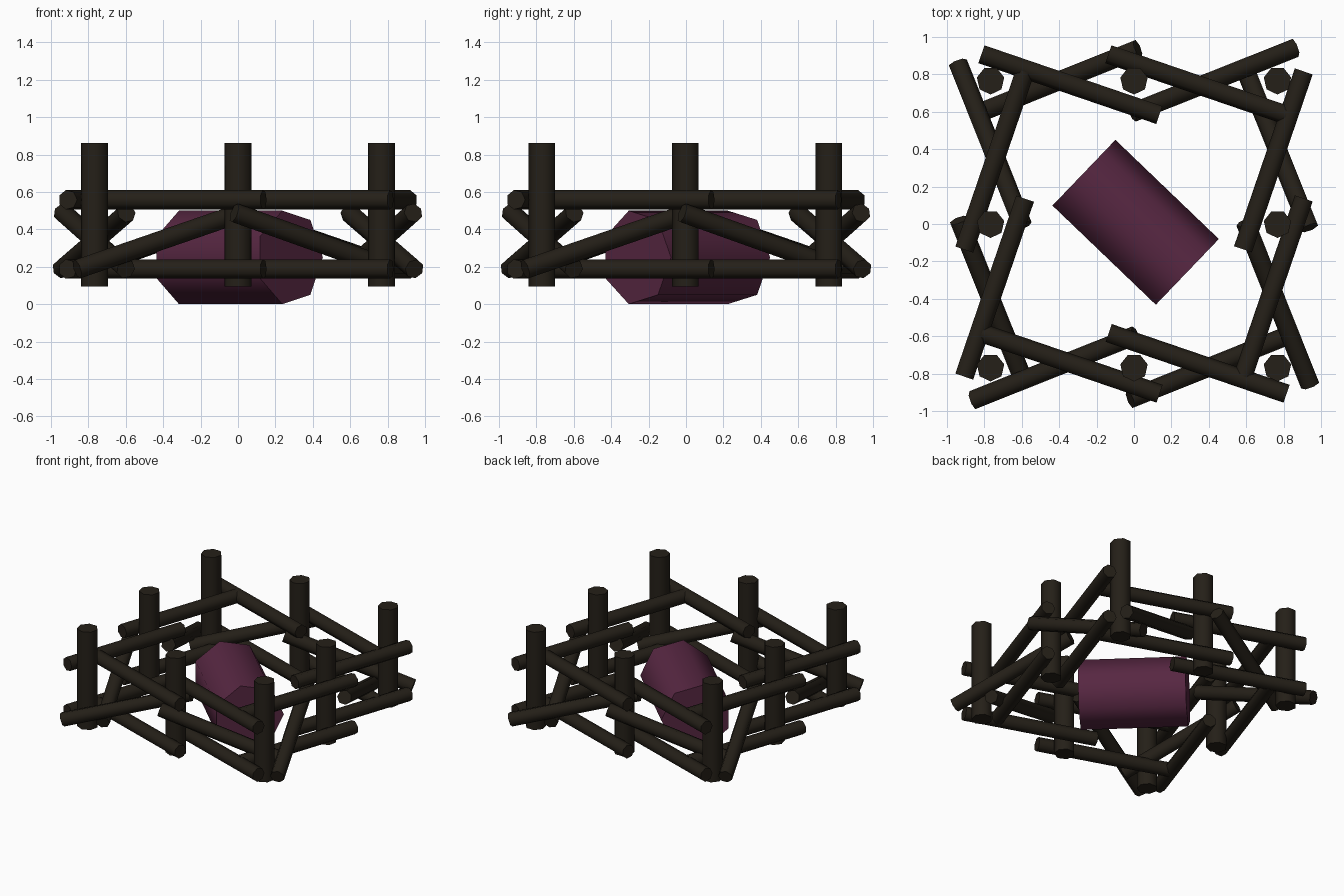
import bpy, bmesh, math
from mathutils import Vector, Matrix

if "Cube" in bpy.data.objects:
    bpy.data.objects.remove(bpy.data.objects["Cube"])


def material(name, rgb):
    m = bpy.data.materials.new(name)
    m.diffuse_color = (*rgb, 1)
    m.use_nodes = True
    m.node_tree.nodes["Principled BSDF"].inputs["Base Color"].default_value = m.diffuse_color
    return m


WOOD = material("dark_wood", (0.018, 0.014, 0.009))
PURPLE = material("purple", (0.095, 0.02, 0.054))


def rod(name, p, q, r, mat):
    """Seven-sided rod from p to q, one corner pointing level sideways."""
    p, q = Vector(p), Vector(q)
    d = (q - p).normalized()
    u = Vector((0, 0, 1)).cross(d)
    u = u.normalized() if u.length > 1e-4 else Vector((0, -1, 0))
    rot = Matrix((u.cross(d), u, d)).transposed().to_4x4()
    bm = bmesh.new()
    bmesh.ops.create_cone(bm, cap_ends=True, segments=7, radius1=r, radius2=r,
                          depth=(q - p).length)
    me = bpy.data.meshes.new(name)
    bm.to_mesh(me)
    bm.free()
    me.materials.append(mat)
    ob = bpy.data.objects.new(name, me)
    ob.matrix_world = Matrix.Translation((p + q) / 2) @ rot
    bpy.context.collection.objects.link(ob)
    bpy.ops.object.select_all(action='DESELECT')
    ob.select_set(True)
    bpy.context.view_layer.objects.active = ob
    bpy.ops.object.shade_smooth_by_angle(angle=math.radians(60))
    return ob


# Fence posts around the square
S = 0.767
for i in (-1, 0, 1):
    for j in (-1, 0, 1):
        if i or j:
            rod("post", (i * S, j * S, 0.095), (i * S, j * S, 0.861), 0.075, WOOD)

# Rails of the front side, woven around the posts
rails = []
for z, label in ((0.558, "top_rail"), (0.188, "bottom_rail")):
    rails.append((label, (-0.815, -0.585, z), (0.136, -0.91, z)))
    rails.append((label, (-0.136, -0.585, z), (0.815, -0.91, z)))
rails.append(("diagonal_brace", (-0.86, -0.943, 0.188), (0.01, -0.597, 0.488)))
rails.append(("diagonal_brace", (-0.02, -0.937, 0.488), (0.82, -0.6, 0.188)))

# Repeat the side four times
for k in range(4):
    turn = Matrix.Rotation(k * math.pi / 2, 3, 'Z')
    for label, p, q in rails:
        rod(label, turn @ Vector(p), turn @ Vector(q), 0.053, WOOD)

# Lying barrel in the middle
a = math.radians(-43.8)
h = Vector((math.cos(a), math.sin(a), 0)) * 0.383
c = Vector((0, 0, 0.25))
rod("barrel", c - h, c + h, 0.256, PURPLE)
